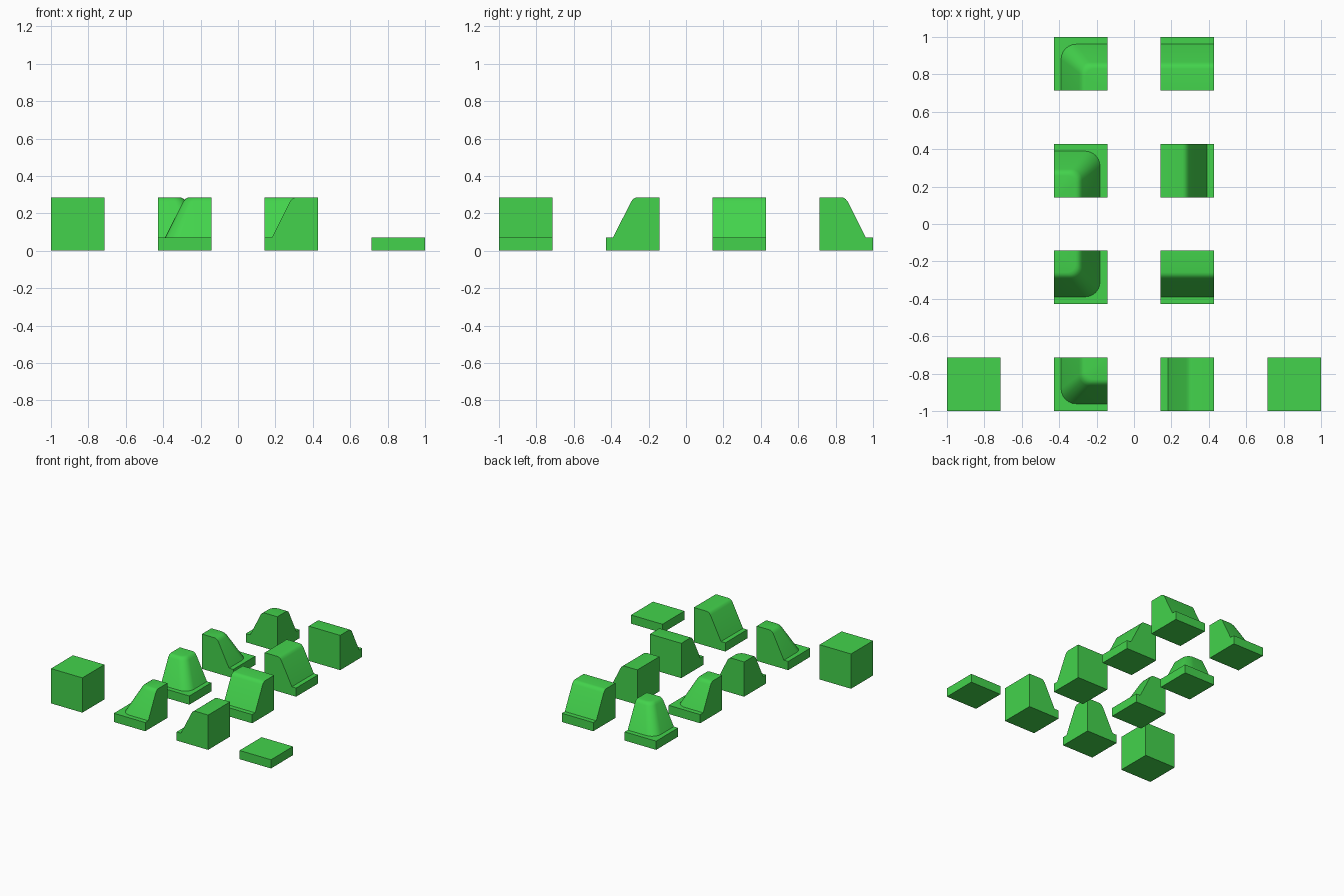
import bpy, bmesh, math
from mathutils import Matrix

if "Cube" in bpy.data.objects:
    bpy.data.objects.remove(bpy.data.objects["Cube"], do_unlink=True)

H = 1 / 7            # half the width of a tile
TOP = 2 / 7          # full height
SLAB = TOP / 4       # height of the low ledge
# Slope outline: (offset from tile centre, height, corner radius)
SLOPE = [(0.104, SLAB, 0.08), (0.008, 0.262, 0.058), (-0.003, 0.276, 0.055),
         (-0.014, 0.283, 0.05), (-0.027, TOP, 0.045)]

green = bpy.data.materials.new("grass_green")
green.use_nodes = True
color = (0.056, 0.65, 0.072, 1)
green.diffuse_color = color
green.node_tree.nodes["Principled BSDF"].inputs["Base Color"].default_value = color


def finish(bm, name, x, y, turn=0):
    bmesh.ops.recalc_face_normals(bm, faces=bm.faces)
    bm.transform(Matrix.Translation((x, y, 0)) @ Matrix.Rotation(turn, 4, "Z"))
    mesh = bpy.data.meshes.new(name)
    bm.to_mesh(mesh)
    bm.free()
    mesh.materials.append(green)
    obj = bpy.data.objects.new(name, mesh)
    bpy.context.collection.objects.link(obj)
    bpy.ops.object.select_all(action="DESELECT")
    obj.select_set(True)
    bpy.context.view_layer.objects.active = obj
    bpy.ops.object.shade_smooth_by_angle(angle=math.radians(30))


def block(name, x, y, height):
    bm = bmesh.new()
    bmesh.ops.create_cube(bm, size=1)
    bm.transform(Matrix.Translation((0, 0, height / 2))
                 @ Matrix.Diagonal((2 * H, 2 * H, height, 1)))
    finish(bm, name, x, y)


def outline(offset, radius, corner):
    """Plan line of the slope at one height."""
    if not corner:
        return [(offset, -H), (offset, H)]
    c = offset - radius
    arc = [(c + radius * math.cos(a), c + radius * math.sin(a))
           for a in (math.pi / 2 * i / 6 for i in range(7))]
    return [(offset, -H)] + arc + [(-H, offset)]


def slope_tile(name, x, y, turn, corner):
    bm = bmesh.new()
    rings = [[bm.verts.new((px, py, z)) for px, py in outline(o, r, corner)]
             for o, z, r in SLOPE]
    # Outer edge of the ledge, and the high back edge
    rim = [(H, -H), (H, H)] + ([(-H, H)] if corner else [])
    back = [(-H, -H)] if corner else [(-H, H), (-H, -H)]
    low = [bm.verts.new((px, py, 0)) for px, py in rim]
    ledge = [bm.verts.new((px, py, SLAB)) for px, py in rim]
    foot = [bm.verts.new((px, py, 0)) for px, py in back]
    high = [bm.verts.new((px, py, TOP)) for px, py in back]
    # Floor, ledge and top
    bm.faces.new(low + foot)
    bm.faces.new(ledge + rings[0][::-1])
    bm.faces.new(rings[-1] + high)
    # Ledge sides and back wall
    for bottom, top in ((low, ledge), (foot, high)):
        for i in range(len(bottom) - 1):
            bm.faces.new((bottom[i], bottom[i + 1], top[i + 1], top[i]))
    # Cut sides that show the slope outline
    bm.faces.new([foot[-1], low[0], ledge[0]] + [r[0] for r in rings] + [high[-1]])
    bm.faces.new([foot[0], low[-1], ledge[-1]] + [r[-1] for r in rings] + [high[0]])
    # Sloping surface
    for a, b in zip(rings, rings[1:]):
        for i in range(len(a) - 1):
            bm.faces.new((a[i], a[i + 1], b[i + 1], b[i]))
    finish(bm, name, x, y, turn)


# Whole block and low slab
block("full_block", -6 * H, -6 * H, TOP)
block("low_slab", 6 * H, -6 * H, SLAB)

# Four directions of straight slope and of rounded corner
for label, row, quarter in (("east", 2, 0), ("north", 6, 1),
                            ("west", -6, 2), ("south", -2, 3)):
    turn = quarter * math.pi / 2
    slope_tile("straight_slope_" + label, 2 * H, row * H, turn, False)
    slope_tile("corner_slope_" + label, -2 * H, row * H, turn, True)
